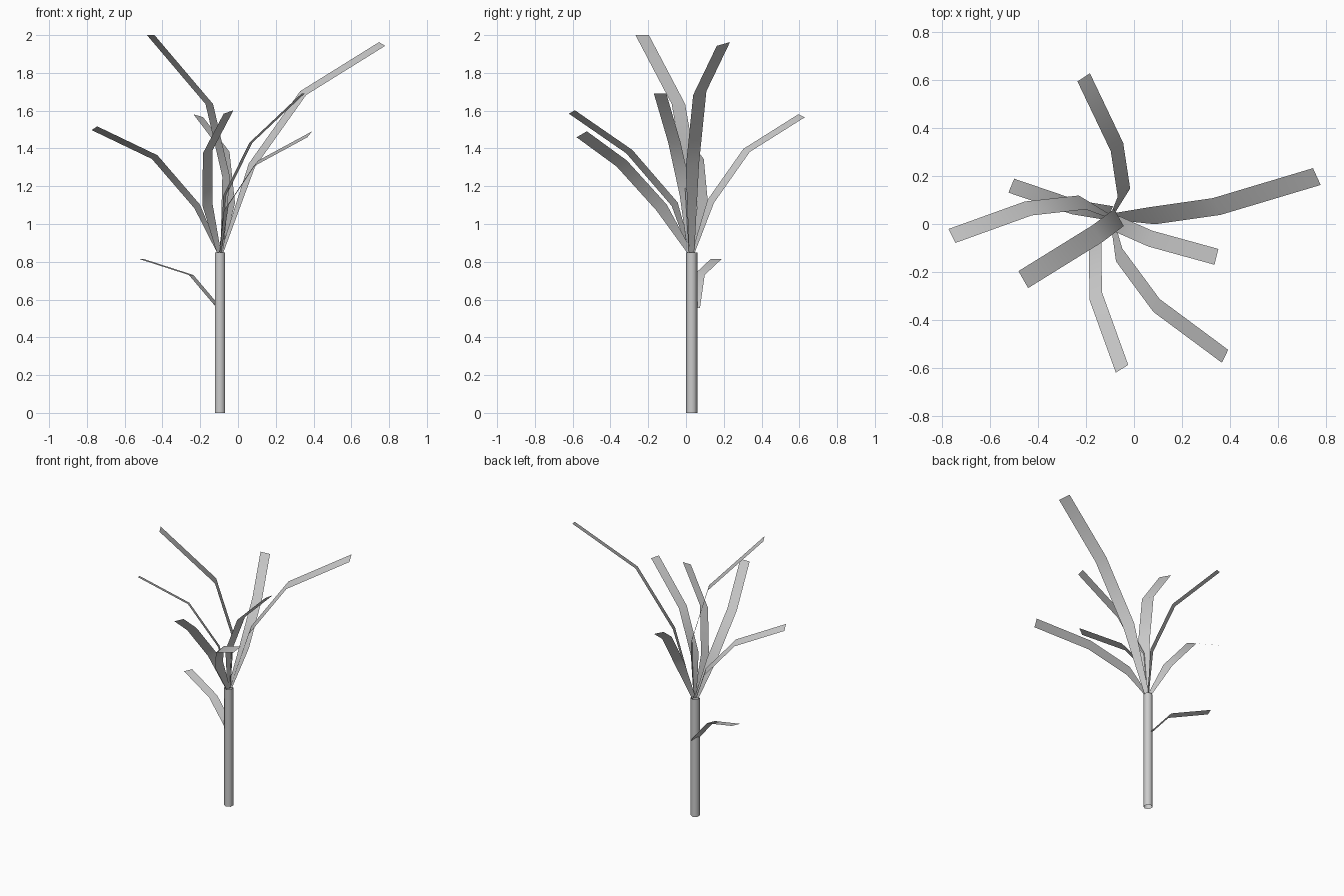
import bpy, bmesh
from mathutils import Vector, Matrix

if "Cube" in bpy.data.objects:
    bpy.data.objects.remove(bpy.data.objects["Cube"])

CENTRE = Vector((-0.095, 0.03, 0.85))


def finish(name, bm):
    mesh = bpy.data.meshes.new(name)
    bm.to_mesh(mesh)
    bm.free()
    for p in mesh.polygons:
        p.use_smooth = True
    ob = bpy.data.objects.new(name, mesh)
    bpy.context.collection.objects.link(ob)
    return ob


def strip(name, rows):
    """Flat ribbon from (centre, half-width vector) rows."""
    bm = bmesh.new()
    pairs = [(bm.verts.new(c - h), bm.verts.new(c + h)) for c, h in rows]
    for (a, b), (c, d) in zip(pairs, pairs[1:]):
        f = bm.faces.new((a, b, d, c))
        f.normal_update()
    # make the upper side the front
    if sum(f.normal.z for f in bm.faces) < 0:
        bmesh.ops.reverse_faces(bm, faces=bm.faces[:])
    finish(name, bm)


# trunk: open six-sided tube
bm = bmesh.new()
bmesh.ops.create_cone(bm, cap_ends=False, segments=6, radius1=0.031, radius2=0.031,
                      depth=0.85, matrix=Matrix.Translation((CENTRE.x, CENTRE.y, 0.425)))
finish("trunk", bm)

# crown leaves: half-width vector, then first knee, second knee, tip
LEAVES = [
    ((.016, -.035, -.010), (.073, .034, 1.31), (.345, .073, 1.693), (.763, .198, 1.953)),
    ((.026, .017, -.008), (-.042, .131, 1.12), (-.071, .321, 1.39), (-.21, .612, 1.573)),
    ((.0145, -.029, .010), (-.216, .090, 1.093), (-.441, .065, 1.354), (-.76, -.05, 1.507)),
    ((.026, .016, .009), (-.162, -.06, 1.105), (-.16, -.30, 1.383), (-.05, -.604, 1.593)),
    ((.013, .027, .016), (-.062, -.129, 1.087), (.094, -.34, 1.32), (.38, -.552, 1.475)),
    ((.020, -.0355, 0), (-.063, .027, 1.25), (-.152, -.04, 1.635), (-.462, -.232, 2.0)),
    ((.008, .033, 0), (-.07, 0, 1.15), (.068, -.061, 1.43), (.344, -.137, 1.69)),
]
for i, (half, *pts) in enumerate(LEAVES):
    half = Vector(half)
    pts = [Vector(p) for p in pts]
    out = pts[0] - CENTRE
    out.z = 0
    base = CENTRE + out.normalized() * 0.01
    strip(f"crown_leaf_{i + 1}",
          [(base, half * 0.4)] + [(p, half) for p in pts])

# low side leaf growing out of the trunk
side_half = Vector((.012, .029, 0))
strip("side_leaf", [(Vector(p), side_half) for p in
                    ((-.10, .045, .555), (-.248, .07, .73), (-.512, .16, .815))])
